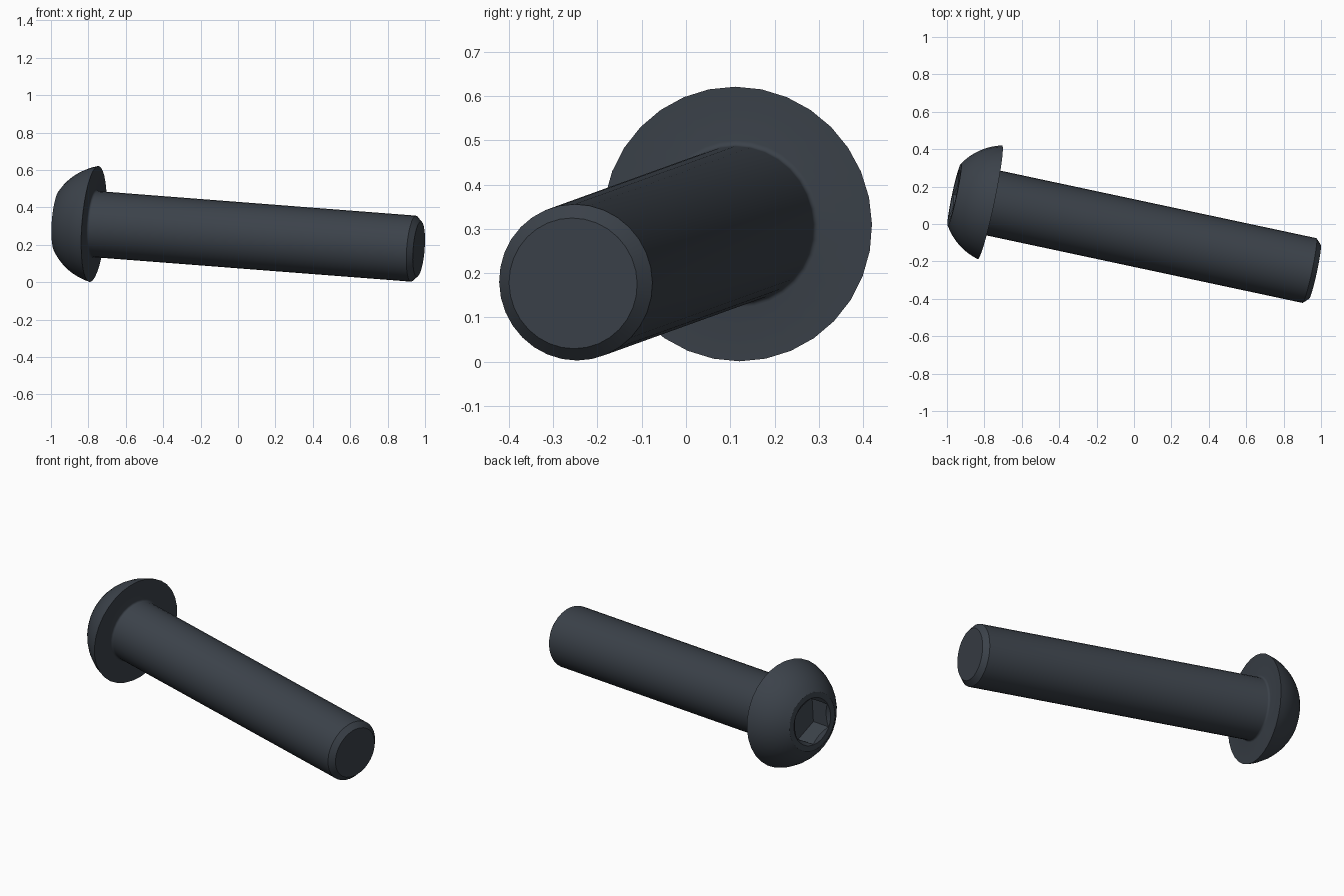
import bpy, bmesh, math
from mathutils import Vector, Matrix

if "Cube" in bpy.data.objects:
    bpy.data.objects.remove(bpy.data.objects["Cube"])

SIDES = 32
seat = Vector((-0.77, 0.116, 0.311))      # centre of the underside of the head
tip = Vector((0.967, -0.255, 0.177))      # centre of the shank's end
axis = (tip - seat).normalized()
length = (tip - seat).length

# Local z runs along the shank, local y points upward
side = Vector((0, 0, 1)).cross(axis).normalized()
up = axis.cross(side)
frame = Matrix((side, up, axis)).transposed().to_4x4()
frame.translation = seat

steel = bpy.data.materials.new("dark_steel")
steel.use_nodes = True
colour = (0.044, 0.054, 0.068, 1)
steel.diffuse_color = colour
steel.node_tree.nodes["Principled BSDF"].inputs["Base Color"].default_value = colour


def make_object(name, bm):
    bmesh.ops.recalc_face_normals(bm, faces=bm.faces)
    mesh = bpy.data.meshes.new(name)
    bm.to_mesh(mesh)
    bm.free()
    mesh.materials.append(steel)
    obj = bpy.data.objects.new(name, mesh)
    bpy.context.collection.objects.link(obj)
    obj.matrix_world = frame
    return obj


def lathe(name, profile, sides, start=math.pi / 2):
    """Closed solid of revolution from (radius, z) points, capped at both ends."""
    bm = bmesh.new()
    rings = []
    for r, z in profile:
        angles = [start + math.tau * i / sides for i in range(sides)]
        rings.append([bm.verts.new((r * math.cos(a), r * math.sin(a), z)) for a in angles])
    for a, b in zip(rings, rings[1:]):
        for i in range(sides):
            j = (i + 1) % sides
            bm.faces.new((a[i], a[j], b[j], b[i]))
    bm.faces.new(rings[0])
    bm.faces.new(rings[-1])
    return make_object(name, bm)


# Domed head, with a countersunk mouth for the socket
HEAD, RIM, FLAT, SHANK = 0.195, 0.311, 0.17, 0.177
drop = (RIM ** 2 - FLAT ** 2 - HEAD ** 2) / (2 * HEAD)
dome_radius = math.hypot(drop, RIM)
first, last = math.atan2(FLAT, HEAD + drop), math.atan2(RIM, drop)
dome = []
for i in range(9):
    a = first + (last - first) * i / 8
    dome.append((dome_radius * math.sin(a), drop - dome_radius * math.cos(a)))
mouth = [(0.117, 0.015 - HEAD), (0.138, -HEAD)]

# Small fillet, straight shank and chamfered end
FILLET, CHAMFER = 0.012, 0.029
fillet = []
for i in range(5):
    a = math.pi / 2 * i / 4
    fillet.append((SHANK + FILLET * (1 - math.sin(a)), FILLET * (1 - math.cos(a))))
end = [(SHANK, length - CHAMFER), (SHANK - CHAMFER, length)]
bolt = lathe("bolt", mouth + dome + fillet + end, SIDES)

# Hexagonal socket cut into the head
cutter = lathe("socket_cutter", [(0.136, -HEAD - 0.1), (0.136, 0.123 - HEAD)], 6)
cutter.hide_render = True
cut = bolt.modifiers.new("socket", 'BOOLEAN')
cut.operation = 'DIFFERENCE'
cut.solver = 'EXACT'
cut.object = cutter

bpy.ops.object.select_all(action='DESELECT')
bolt.select_set(True)
bpy.context.view_layer.objects.active = bolt
bpy.ops.object.modifier_apply(modifier=cut.name)
bpy.data.objects.remove(cutter)
bpy.ops.object.shade_smooth_by_angle(angle=math.radians(30))
